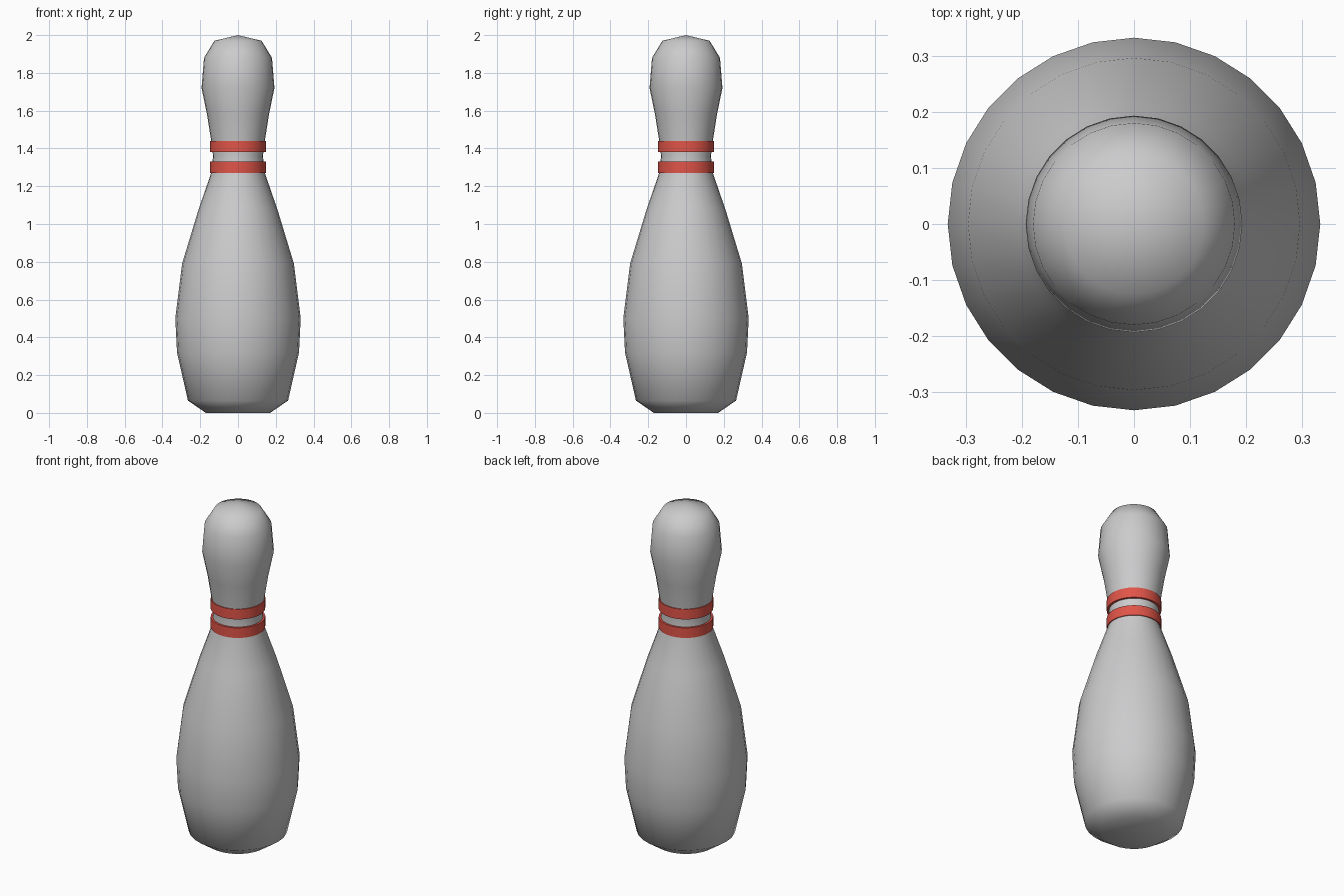
import bpy, bmesh
from math import cos, sin, pi, radians

if "Cube" in bpy.data.objects:
    bpy.data.objects.remove(bpy.data.objects["Cube"], do_unlink=True)

SIDES = 28


def material(name, colour):
    m = bpy.data.materials.new(name)
    m.use_nodes = True
    m.diffuse_color = colour
    m.node_tree.nodes["Principled BSDF"].inputs["Base Color"].default_value = colour
    return m


def lathe(name, profile, mat, closed=False, sharp=180):
    """Spin (radius, height) points around z; zero radius makes a pole."""
    bm = bmesh.new()
    rings = []
    for r, z in profile:
        count = SIDES if r else 1
        rings.append([bm.verts.new((r * cos(2 * pi * i / SIDES),
                                    r * sin(2 * pi * i / SIDES), z))
                      for i in range(count)])
    pairs = list(zip(rings, rings[1:]))
    if closed:
        pairs.append((rings[-1], rings[0]))
    for low, high in pairs:
        for i in range(SIDES):
            j = (i + 1) % SIDES
            corners = [low[i % len(low)], low[j % len(low)],
                       high[j % len(high)], high[i % len(high)]]
            bm.faces.new(list(dict.fromkeys(corners)))
    bmesh.ops.recalc_face_normals(bm, faces=bm.faces[:])
    mesh = bpy.data.meshes.new(name)
    bm.to_mesh(mesh)
    bm.free()
    obj = bpy.data.objects.new(name, mesh)
    bpy.context.collection.objects.link(obj)
    mesh.materials.append(mat)
    bpy.ops.object.select_all(action="DESELECT")
    obj.select_set(True)
    bpy.context.view_layer.objects.active = obj
    bpy.ops.object.shade_smooth_by_angle(angle=radians(sharp))
    return obj


white = material("pin_white", (0.6, 0.6, 0.61, 1))
red = material("stripe_red", (0.75, 0.09, 0.065, 1))

# Pin body, from the foot up to the crown
lathe("pin_body", [(0, 0), (0.17, 0), (0.265, 0.065), (0.323, 0.32),
                   (0.332, 0.5), (0.296, 0.79), (0.208, 1.08),
                   (0.142, 1.27), (0.132, 1.36), (0.142, 1.44),
                   (0.164, 1.58), (0.193, 1.72), (0.18, 1.88),
                   (0.125, 1.97), (0, 2)], white)

# Two raised neck stripes
for name, z in (("lower_stripe", 1.27), ("upper_stripe", 1.38)):
    lathe(name, [(0.125, z), (0.147, z), (0.147, z + 0.06), (0.125, z + 0.06)],
          red, closed=True, sharp=40)
